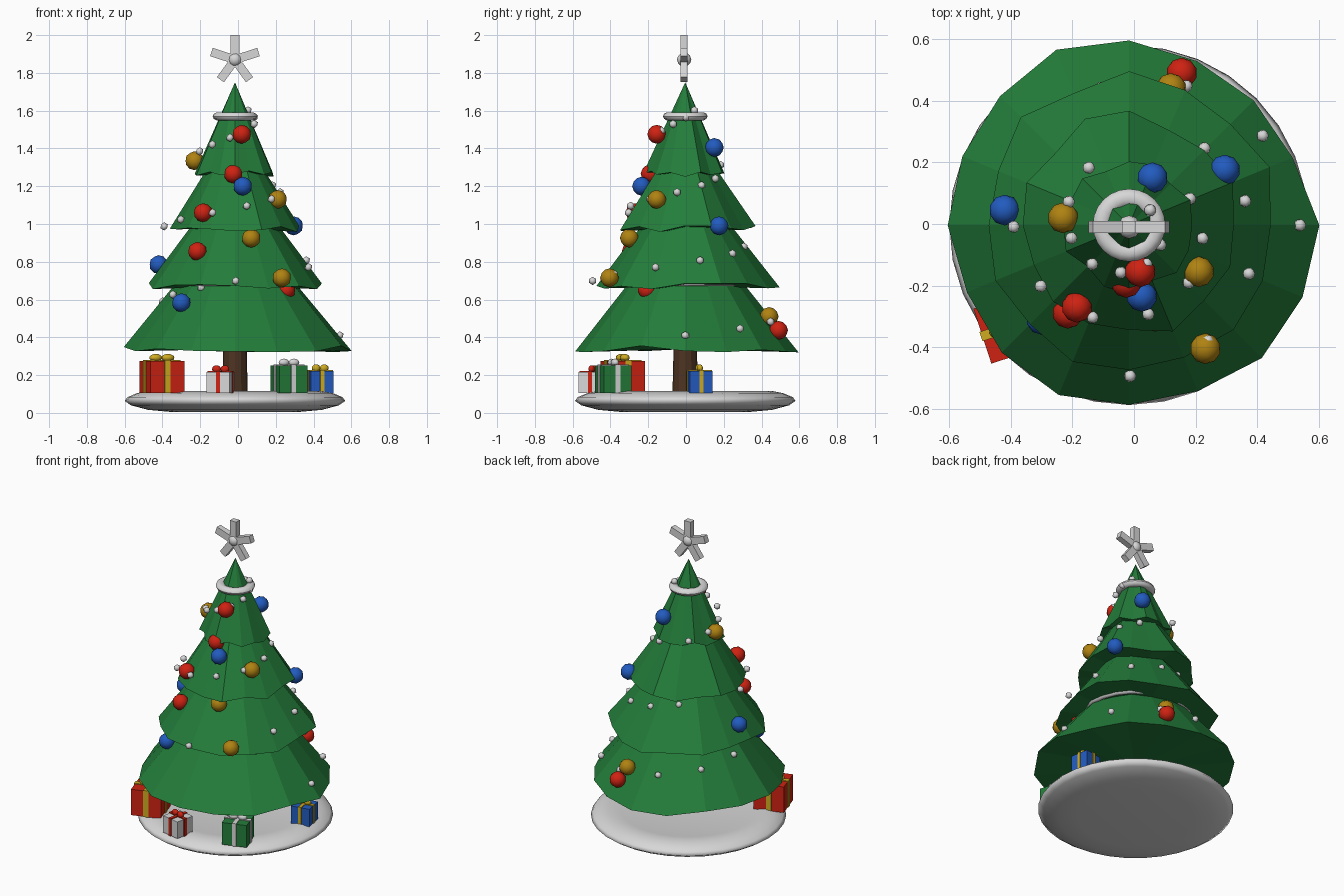
import bpy, bmesh, math, random
from mathutils import Matrix

if "Cube" in bpy.data.objects:
    bpy.data.objects.remove(bpy.data.objects["Cube"])

random.seed(4)
CX, CY = -0.016, -0.004  # tree axis


def mat(name, rgb):
    m = bpy.data.materials.new(name)
    m.diffuse_color = (*rgb, 1)
    m.use_nodes = True
    m.node_tree.nodes["Principled BSDF"].inputs["Base Color"].default_value = m.diffuse_color
    return m


GREEN = mat("green", (0.017, 0.205, 0.043))
BROWN = mat("brown", (0.075, 0.033, 0.015))
WHITE = mat("white", (0.68, 0.68, 0.68))
RED = mat("red", (0.62, 0.016, 0.006))
BLUE = mat("blue", (0.016, 0.105, 0.52))
GOLD = mat("gold", (0.43, 0.225, 0.006))
YELLOW = mat("ribbon yellow", (0.62, 0.41, 0.015))


def finish(name, bm, material, smooth=False):
    bmesh.ops.recalc_face_normals(bm, faces=bm.faces)
    me = bpy.data.meshes.new(name)
    bm.to_mesh(me)
    bm.free()
    me.materials.append(material)
    for p in me.polygons:
        p.use_smooth = smooth
    ob = bpy.data.objects.new(name, me)
    bpy.context.collection.objects.link(ob)
    return ob


def lathe(name, profile, n, material, smooth=True):
    bm = bmesh.new()
    rings = []
    for r, z in profile:
        if r == 0:
            rings.append([bm.verts.new((CX, CY, z))])
        else:
            rings.append([bm.verts.new((CX + r * math.cos(2 * math.pi * i / n),
                                        CY + r * math.sin(2 * math.pi * i / n), z)) for i in range(n)])
    for a, b in zip(rings, rings[1:]):
        for i in range(n):
            j = (i + 1) % n
            quad = [a[i % len(a)], a[j % len(a)], b[j % len(b)], b[i % len(b)]]
            bm.faces.new(list(dict.fromkeys(quad)))
    return finish(name, bm, material, smooth)


def ring(name, major, minor, z, flat):
    n = 10
    pts = [(major + minor * math.cos(k * math.tau / n), z + flat * minor * math.sin(k * math.tau / n))
           for k in range(n)]
    lathe(name, pts + pts[:1], 24, WHITE)


def ball(name, pos, r, material, sub, smooth):
    bm = bmesh.new()
    bmesh.ops.create_icosphere(bm, subdivisions=sub, radius=r, matrix=Matrix.Translation(pos))
    return finish(name, bm, material, smooth)


def box(bm, size, pos, M):
    bmesh.ops.create_cube(bm, size=1, matrix=M @ Matrix.Translation(pos) @ Matrix.Diagonal((*size, 1)))


# snow skirt and trunk
lathe("tree_skirt", [(0, 0.004), (0.35, 0.006), (0.46, 0.016), (0.55, 0.04), (0.584, 0.063), (0.57, 0.083),
                     (0.52, 0.104), (0.46, 0.116), (0.41, 0.106), (0, 0.106)], 32, WHITE)
lathe("trunk", [(0, 0.09), (0.068, 0.09), (0.058, 0.5), (0, 0.5)], 12, BROWN, False)


# foliage tiers: uneven 16-sided cones with a wavy hem
def tier(name, radii, z0, wave, z_top):
    bm = bmesh.new()
    n = len(radii)
    low = []
    for i, r in enumerate(radii):
        a = 2 * math.pi * i / n
        low.append(bm.verts.new((CX + r * math.cos(a), CY + r * math.sin(a),
                                 z0 + random.uniform(-wave, wave))))
    base = bm.verts.new((CX, CY, z0))
    tip = bm.verts.new((CX, CY, z_top))
    for i in range(n):
        j = (i + 1) % n
        bm.faces.new((low[j], low[i], base))
        bm.faces.new((low[i], low[j], tip))
    finish(name, bm, GREEN)


tier("foliage_1", [.618, .575, .573, .577, .60, .617, .593, .586, .589, .57, .585, .597, .583, .583, .61, .61],
     0.338, 0.02, 1.07)
tier("foliage_2", [.46, .494, .465, .475, .50, .465, .497, .46, .456, .47, .455, .48, .47, .465, .48, .47],
     0.672, 0.02, 1.30)
tier("foliage_3", [.34, .365, .345, .335, .372, .374, .335, .36, .345, .335, .35, .345, .34, .373, .345, .355],
     0.975, 0.018, 1.53)
tier("foliage_4", [.205, .215, .19, .212, .207, .19, .215, .205, .213, .222, .19, .215, .225, .195, .218, .21],
     1.27, 0.022, 1.75)

# garland rings
ring("garland_top", 0.088, 0.03, 1.57, 0.75)
ring("garland_low", 0.33, 0.02, 0.69, 1)

# baubles
baubles = {
    RED: [(.02, -.155, 1.475), (-.025, -.19, 1.265), (-.185, -.27, 1.06), (-.215, -.29, .855),
          (.255, -.205, .65), (.155, .49, .437)],
    GOLD: [(-.23, .02, 1.335), (.21, -.155, 1.13), (.07, -.30, .925), (.232, -.405, .715), (.12, .44, .51)],
    BLUE: [(.06, .15, 1.405), (.025, -.235, 1.2), (.295, .175, .99), (-.42, .045, .785), (-.30, -.31, .583)],
}
for m, spots in baubles.items():
    for k, p in enumerate(spots):
        ball(f"{m.name}_bauble_{k}", p, 0.05, m, 2, True)

# fairy lights: one spiral whose radius steps out at each tier
for k in range(34):
    if k < 8:
        r = 0.555 - 0.033 * k
    elif k < 16:
        r = 0.49 - 0.035 * (k - 8)
    elif k < 25:
        r = 0.375 - 0.0265 * (k - 16)
    else:
        r = 0.228 - 0.018 * (k - 25)
    a = math.radians(33.8 * k)
    ball(f"light_{k}", (CX + r * math.cos(a), CY + r * math.sin(a), 0.41 + 0.0361 * k), 0.022, WHITE, 1, True)

# star of five bars with a round hub
bm = bmesh.new()
for k in range(5):
    M = Matrix.Translation((CX, CY - 0.006, 1.87)) @ Matrix.Rotation(k * math.tau / 5, 4, 'Y')
    box(bm, (0.046, 0.038, 0.13), (0, 0, 0.066), M)
finish("star_arms", bm, WHITE)
ball("star_hub", (CX, CY - 0.006, 1.87), 0.038, WHITE, 2, True)


# wrapped presents: box with lid, crossed ribbons, bow
def present(name, x, y, s, h, turn, paper, ribbon):
    M = Matrix.Translation((x, y, 0.106)) @ Matrix.Rotation(math.radians(turn), 4, 'Z')
    bm = bmesh.new()
    box(bm, (s, s, h), (0, 0, h / 2), M)
    finish(name + "_box", bm, paper)
    bm = bmesh.new()
    w = s * 0.17
    box(bm, (s + 0.01, w, h + 0.005), (0, 0, h / 2 + 0.0025), M)
    box(bm, (w, s + 0.01, h + 0.005), (0, 0, h / 2 + 0.0025), M)
    finish(name + "_ribbon", bm, ribbon)
    bm = bmesh.new()
    k = s * 0.19
    for d in (-1, 1):
        bmesh.ops.create_uvsphere(bm, u_segments=12, v_segments=8, radius=1,
                                  matrix=M @ Matrix.Translation((d * k * 0.95, 0, h + 0.016))
                                  @ Matrix.Diagonal((k, k * 0.7, 0.02, 1)))
    finish(name + "_bow", bm, ribbon, True)


present("red_present", -0.403, -0.335, 0.188, 0.17, 18, RED, YELLOW)
present("white_present", -0.092, -0.495, 0.125, 0.11, -12, WHITE, RED)
present("green_present", 0.27, -0.385, 0.155, 0.145, 18, GREEN, WHITE)
present("blue_present", 0.435, 0.07, 0.122, 0.115, 10, BLUE, YELLOW)
